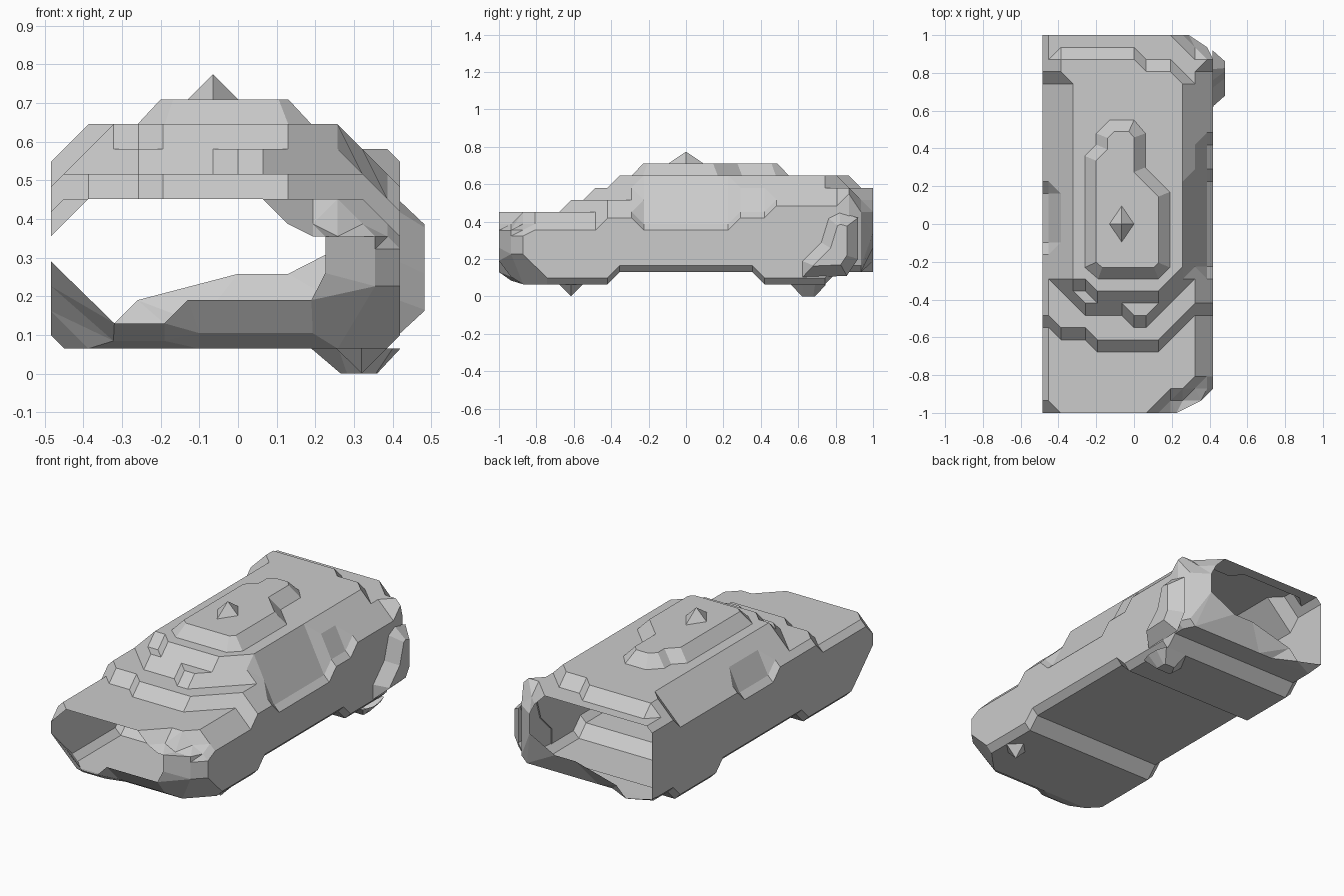
import bpy
import bmesh
from mathutils import Matrix, Vector

cube = bpy.data.objects.get("Cube")
if cube:
    bpy.data.objects.remove(cube, do_unlink=True)

# Single plain grey
grey = bpy.data.materials.new("plain_grey")
grey.use_nodes = True
colour = (0.6, 0.6, 0.6, 1)
grey.diffuse_color = colour
grey.node_tree.nodes["Principled BSDF"].inputs["Base Color"].default_value = colour

STEP = 2 / 31
LEFT_WALL = -7.5 * STEP
LAST_ROW = 31


def finish(name, bm):
    mesh = bpy.data.meshes.new(name)
    bm.to_mesh(mesh)
    bm.free()
    mesh.materials.append(grey)
    obj = bpy.data.objects.new(name, mesh)
    bpy.context.scene.collection.objects.link(obj)
    return obj


# Flat terraces of the upper body: level, first row, last row, right and left column
terraces = [
    (7, 0, 0, -6, 1), (7, 1, 1, -7, 2), (7, 2, 2, -7, 4), (7, 3, 30, -7, 5),
    (8, 6, 6, -3, 2), (8, 7, 7, -6, 3), (8, 8, 8, -7, 4), (8, 9, 11, -7, 5),
    (9, 8, 8, 0, 1), (9, 9, 9, -4, 2), (9, 10, 10, -5, 3), (9, 11, 11, -6, 4),
    (10, 10, 10, -3, 2), (10, 11, 11, -5, 3), (10, 12, 27, -5, 4),
    (10, 28, 28, -6, 3), (10, 29, 29, -6, 0),
    (9, 28, 28, -7, 5), (9, 29, 29, -7, 6), (9, 30, 30, -7, 4), (9, 31, 31, -7, 3),
]


def height(row, col):
    """Highest terrace at this point, with diagonal slopes beside each one."""
    best = 5.5
    for level, first, last, lo, hi in terraces:
        if first <= row <= last:
            best = max(best, level - max(lo - col, col - hi, 0))
    # Side windows cut into the shoulders
    if 12 <= row <= 19:
        best -= max(0, col - 4)
    elif 20 <= row <= 22:
        best -= max(0, col - 5)
    if 14 <= row <= 18 and col == -7:
        best -= 1
    return best


def floor_line(row):
    """Underside of the shell, from left to right, with open uneven ends."""
    if row == 0:
        return [(LEFT_WALL, 0.29), (-0.32, 0.13), (-0.19, 0.13), (-0.13, 0.19),
                (0.19, 0.19), (0.226, 0.26)]
    if row == LAST_ROW:
        return [(LEFT_WALL, 0.17), (-0.32, 0.13), (-0.26, 0.19), (0, 0.258),
                (0.13, 0.258), (0.29, 0.34)]
    low = 2 if 10 <= row <= 21 or row >= 28 else 1
    z = low * STEP
    # Corners lift in diagonals toward the front
    left_lift = max(0.035, 0.226 - (row - 1) * STEP - z)
    right_lift = max(0.035, 0.226 - max(row - 2, 0) * STEP - z)
    right = right_wall(row)
    lift = 0.04 if row == 1 else 0
    return [(LEFT_WALL, z + left_lift), (LEFT_WALL + left_lift, z + lift * 0.5),
            (-0.19, z + lift * 0.5), (-0.1, z + lift),
            (right - right_lift, z + lift), (right, z + right_lift)]


def right_wall(row):
    ends = {0: 3.5, 1: 5.5, 30: 6, LAST_ROW: 4.5}
    return ends.get(row, 6.5) * STEP


def section(row):
    right = right_wall(row)
    top = [(min(c * STEP, right), height(row, c) * STEP) for c in range(6, -8, -1)]
    return (floor_line(row) + [(right, (height(row, 6) - 0.5) * STEP)] + top
            + [(LEFT_WALL, (height(row, -7) - 0.5) * STEP)])


# Body shell: an open tube of cross-sections
bm = bmesh.new()
rings = []
for row in range(LAST_ROW + 1):
    y = (row - LAST_ROW / 2) * STEP
    rings.append([bm.verts.new((x, y, z)) for x, z in section(row)])
for a, b in zip(rings, rings[1:]):
    for i in range(len(a)):
        j = (i + 1) % len(a)
        bm.faces.new((a[i], a[j], b[j], b[i]))
bmesh.ops.remove_doubles(bm, verts=bm.verts, dist=0.0005)
bmesh.ops.recalc_face_normals(bm, faces=bm.faces)
bmesh.ops.triangulate(bm, faces=bm.faces)
bmesh.ops.dissolve_limit(bm, angle_limit=0.01, verts=bm.verts, edges=bm.edges)
finish("body_shell", bm)


def raised_plate(name, outline, base, rise, inset, axis):
    """Plate with sloping edges, open underneath, raised along an axis."""
    place = (lambda a, b: (base, a, b)) if axis == "x" else (lambda a, b: (a, b, base))
    way = {"x": Vector((1, 0, 0)), "z": Vector((0, 0, 1)), "-z": Vector((0, 0, -1))}[axis]
    bm = bmesh.new()
    face = bm.faces.new([bm.verts.new(place(a, b)) for a, b in outline])
    face.normal_update()
    if face.normal.dot(way) < 0:
        face.normal_flip()
    bmesh.ops.inset_region(bm, faces=[face], thickness=inset, use_boundary=True,
                           use_even_offset=True)
    for v in face.verts:
        v.co += way * rise
    return finish(name, bm)


def pyramid(name, centre, size, down=False):
    bm = bmesh.new()
    bmesh.ops.create_cone(bm, segments=4, radius1=1, radius2=0, depth=1)
    bmesh.ops.translate(bm, verts=bm.verts, vec=(0, 0, 0.5))
    if down:
        bmesh.ops.rotate(bm, verts=bm.verts, matrix=Matrix.Rotation(3.14159, 3, "X"))
    bmesh.ops.scale(bm, verts=bm.verts, vec=size)
    bmesh.ops.translate(bm, verts=bm.verts, vec=centre)
    return finish(name, bm)


# Raised roof panel and its peak
roof = [(-0.26, -0.23), (-0.19, -0.29), (0.13, -0.29), (0.19, -0.23), (0.19, 0.17),
        (0.06, 0.3), (0.06, 0.48), (0, 0.55), (-0.13, 0.55), (-0.2, 0.48),
        (-0.2, 0.42), (-0.26, 0.36)]
raised_plate("roof_panel", roof, 10 * STEP, STEP, 0.06, "z")
pyramid("roof_peak", (-0.065, 0, 11 * STEP), (0.065, 0.095, STEP))

# Rear wheel arch on the left side
arch = [(0.62, 0.1), (0.62, 0.19), (0.72, 0.29), (0.76, 0.42), (0.82, 0.45),
        (0.92, 0.42), (0.92, 0.2), (0.86, 0.11)]
raised_plate("rear_arch", arch, 0.415, 0.068, 0.06, "x")

# Wheel remains under the floor
rear_foot = [(0.19, 0.62), (0.26, 0.56), (0.4, 0.56), (0.42, 0.62), (0.42, 0.69),
             (0.4, 0.75), (0.26, 0.75)]
raised_plate("rear_foot", rear_foot, STEP, STEP, 0.06, "-z")
pyramid("front_foot", (0.32, -0.615, STEP), (0.065, 0.065, STEP), down=True)
